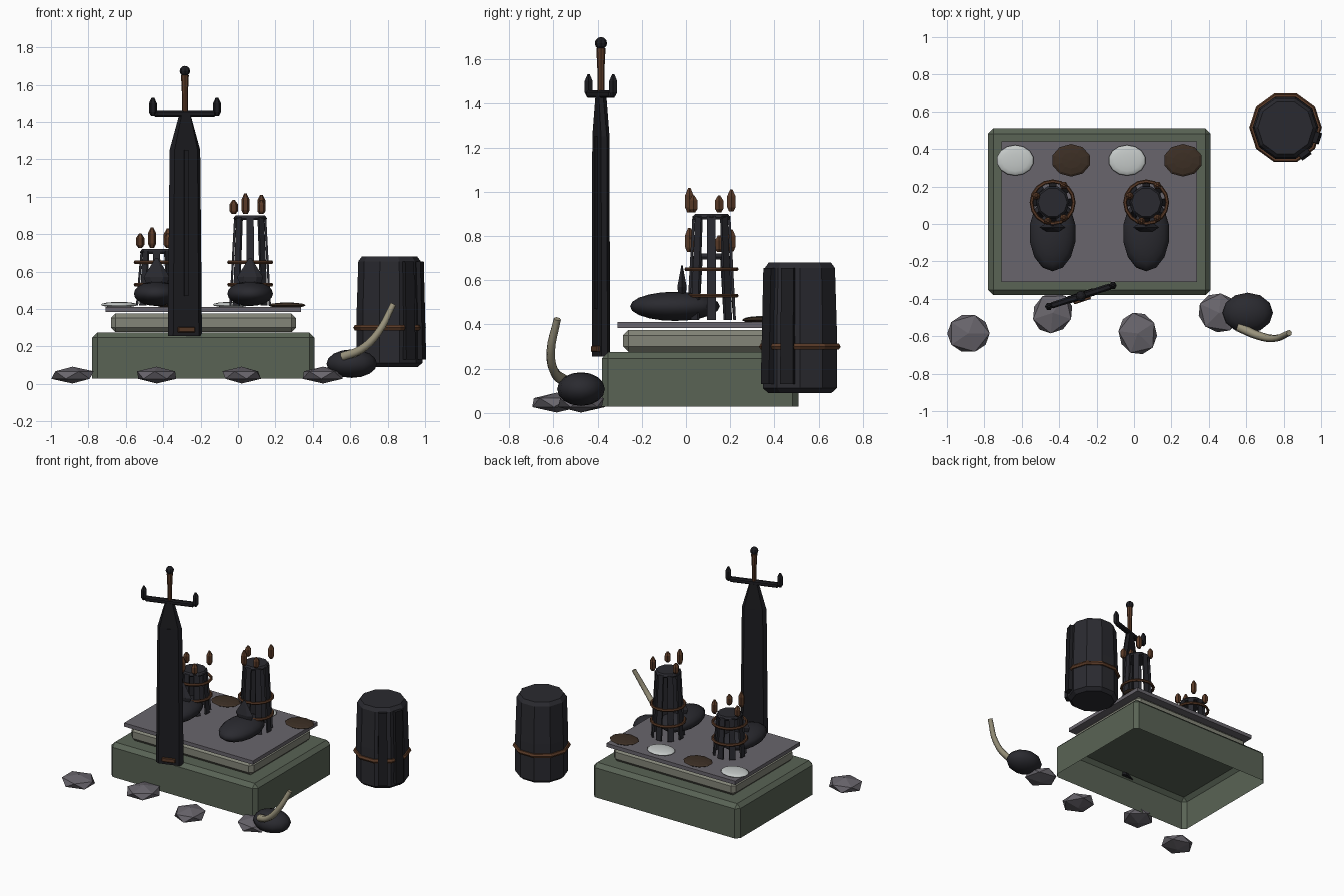
import bpy, bmesh, math
from mathutils import Matrix, Vector

if "Cube" in bpy.data.objects:
    bpy.data.objects.remove(bpy.data.objects["Cube"])


def material(name, r, g, b):
    m = bpy.data.materials.new(name)
    m.use_nodes = True
    m.diffuse_color = (r, g, b, 1)
    m.node_tree.nodes["Principled BSDF"].inputs["Base Color"].default_value = (r, g, b, 1)
    return m


DARK = material("charcoal", .023, .023, .029)
BLACK = material("black_iron", .012, .012, .015)
COPPER = material("copper_brown", .1, .042, .02)
BROWN = material("dark_brown", .045, .028, .018)
WHITE = material("pale_grey", .56, .59, .58)
GREEN = material("moss_stone", .1, .125, .09)
LIGHT = material("light_stone", .23, .235, .19)
GREY = material("slate", .14, .13, .15)
HORN = material("horn", .32, .29, .2)


def finish(name, bm, mat, smooth=False):
    bmesh.ops.recalc_face_normals(bm, faces=bm.faces)
    me = bpy.data.meshes.new(name)
    bm.to_mesh(me)
    bm.free()
    me.materials.append(mat)
    ob = bpy.data.objects.new(name, me)
    bpy.context.collection.objects.link(ob)
    if smooth:
        me.shade_smooth()
    return ob


def box(name, loc, size, mat, bevel=0, turn=0, open_bottom=False):
    bm = bmesh.new()
    bmesh.ops.create_cube(bm, size=1, matrix=Matrix.Diagonal((*size, 1)))
    if open_bottom:
        low = [f for f in bm.faces if f.calc_center_median().z < -size[2] * .49]
        bmesh.ops.delete(bm, geom=low, context="FACES_ONLY")
    if bevel:
        edges = [e for e in bm.edges if len(e.link_faces) == 2]
        bmesh.ops.bevel(bm, geom=edges, offset=bevel, segments=1, affect="EDGES")
    bm.transform(Matrix.Translation(loc) @ Matrix.Rotation(turn, 4, "Z"))
    return finish(name, bm, mat)


def ball(name, loc, radii, mat, u=12, v=8, smooth=False):
    bm = bmesh.new()
    bmesh.ops.create_uvsphere(bm, u_segments=u, v_segments=v, radius=1)
    bm.transform(Matrix.Translation(loc) @ Matrix.Diagonal((*radii, 1)))
    return finish(name, bm, mat, smooth)


def lathe(name, loc, profile, mat, sides=10, turn=0):
    """Closed turned shape from (radius, height) rows."""
    bm = bmesh.new()
    rows = []
    for r, z in profile:
        ang = [turn + i * math.tau / sides for i in range(sides)]
        rows.append([bm.verts.new((r * math.cos(a), r * math.sin(a), z)) for a in ang])
    for a, b in zip(rows, rows[1:]):
        for i in range(sides):
            j = (i + 1) % sides
            bm.faces.new((a[i], a[j], b[j], b[i]))
    bm.faces.new(rows[0])
    bm.faces.new(rows[-1])
    bm.transform(Matrix.Translation(loc))
    return finish(name, bm, mat)


def ring(name, loc, radius, tube, mat, sides):
    bpy.ops.mesh.primitive_torus_add(location=loc, major_radius=radius, minor_radius=tube,
                                     major_segments=sides, minor_segments=6)
    ob = bpy.context.object
    ob.name = name
    ob.data.materials.append(mat)
    return ob


def slat(name, loc, angle, r0, r1, z0, z1, w0, w1, thick, mat):
    """Leaning strip standing around a centre."""
    bm = bmesh.new()
    bmesh.ops.create_cube(bm, size=1)
    for v in bm.verts:
        top = v.co.z > 0
        v.co = Vector(((r1 if top else r0) + v.co.x * thick,
                       v.co.y * (w1 if top else w0), z1 if top else z0))
    bm.transform(Matrix.Translation(loc) @ Matrix.Rotation(angle, 4, "Z"))
    return finish(name, bm, mat)


def bead(name, loc, radius, height, mat):
    h = height / 2
    return lathe(name, loc, [(radius * .5, -h), (radius, -h * .6), (radius, h * .4),
                             (radius * .3, h)], mat, 6)


# Stepped plinth
cx, cy = -.185, .065
box("plinth_base", (cx, cy, .152), (1.19, .89, .245), GREEN, .028, open_bottom=True)
box("plinth_step", (cx, cy, .326), (.99, .7, .1), LIGHT, .025)
box("plinth_slab", (cx, cy, .397), (1.045, .75, .027), GREY)

# Offering discs
for i in range(4):
    x = -.635 + i * .299
    if i % 2:
        ball("brown_disc", (x, .34, .42), (.105, .087, .015), BROWN, 10, 6)
    else:
        ball("pale_disc", (x, .34, .423), (.1, .082, .015), WHITE, 14, 8, True)

# Pair of armoured boots with open cage shafts
for side, bx, top in (("right", -.435, .72), ("left", .065, .9)):
    by = .115
    ball(side + "_foot", (bx, -.05, .482), (.125, .203, .066), DARK, 14, 10, True)
    # ankle plate: pointed kite with side wings
    kite = lathe(side + "_ankle_plate", (bx, -.018, 0),
                 [(.04, .5), (.07, .57), (.045, .61), (.008, .67)], DARK, 6)
    for v in kite.data.vertices:
        v.co.y = -.018 + (v.co.y + .018) * .35
    for k in range(8):
        slat(side + "_shaft_slat", (bx, by, 0), k * math.tau / 8,
             .105, .08, .42, top - .01, .042, .038, .012, DARK)
    lathe(side + "_shaft_cap", (bx, by, 0),
          [(.085, top - .025), (.09, top - .015), (.078, top)], DARK, 10)
    for z in (.53, .65):
        ring(side + "_shaft_band", (bx, by, z), .113, .01, COPPER, 16)
    for dx, dy, z, h in ((-.088, .035, .045, .075), (-.025, -.1, .062, .11),
                         (.06, .09, .06, .1), (.06, -.082, .045, .075)):
        bead(side + "_shaft_bead", (bx + dx, by + dy, top + z), .022, h, COPPER)

# Great sword standing at the front edge
turn = math.radians(18)
sx, sy = -.284, -.385
place = Matrix.Translation((sx, sy, 0)) @ Matrix.Rotation(turn, 4, "Z")
bm = bmesh.new()
rows = []
for z, w, t in ((.255, .096, .02), (1.25, .086, .02), (1.435, .033, .018)):
    loop = [(-w, 0), (-w * .75, -t), (w * .75, -t), (w, 0), (w * .75, t), (-w * .75, t)]
    rows.append([bm.verts.new((x, y, z)) for x, y in loop])
for a, b in zip(rows, rows[1:]):
    for i in range(6):
        bm.faces.new((a[i], a[i - 1], b[i - 1], b[i]))
bm.faces.new(rows[0])
bm.faces.new(rows[-1])
bm.transform(place)
finish("sword_blade", bm, BLACK)


def at(x, y, z):
    return place @ Vector((x, y, z))


box("sword_fuller", at(0, -.022, .86), (.024, .012, .78), BLACK, turn=turn)
box("sword_tip_plate", at(0, -.024, .29), (.095, .016, .03), COPPER, .004, turn)
box("sword_guard", at(0, 0, 1.443), (.34, .034, .034), BLACK, .008, turn)
for s in (-1, 1):
    bead("guard_finial", at(s * .18, 0, 1.482), .021, .1, BLACK)
lathe("sword_grip", (sx, sy, 0), [(.016, 1.455), (.016, 1.55), (.021, 1.65)], COPPER, 8)
ball("sword_pommel", (sx, sy, 1.673), (.028, .028, .028), BLACK, 8, 6)

# Banded barrel
bc = (.81, .515, 0)
lathe("barrel_body", bc, [(.15, .09), (.176, .112), (.176, .38), (.167, .655), (.148, .68)],
      DARK, 10)
ring("barrel_band", (.81, .515, .3), .178, .016, COPPER, 10)
for a in (-54, -18):
    slat("barrel_stave", bc, math.radians(a), .181, .168, .13, .655, .062, .058, .03, BLACK)

# Rocks along the front
for i, (x, y) in enumerate(((-.885, -.585), (-.435, -.475), (.02, -.585), (.455, -.475))):
    bm = bmesh.new()
    bmesh.ops.create_icosphere(bm, subdivisions=1, radius=1)
    bm.transform(Matrix.Translation((x, y, .047)) @ Matrix.Rotation(i * .9, 4, "Z")
                 @ Matrix.Diagonal((.127, .115, .045, 1)))
    finish("rock", bm, GREY)

# Dark round helm with a curved horn
ball("helm", (.608, -.475, .108), (.135, .108, .076), DARK, 12, 8, True)
curve = bpy.data.curves.new("helm_horn", "CURVE")
curve.dimensions = "3D"
curve.bevel_depth = .026
curve.bevel_resolution = 1
curve.resolution_u = 4
curve.use_fill_caps = True
path = ((.56, -.55, .145), (.66, -.595, .185), (.75, -.612, .275), (.83, -.582, .425))
sp = curve.splines.new("BEZIER")
sp.bezier_points.add(len(path) - 1)
for k, (p, co) in enumerate(zip(sp.bezier_points, path)):
    p.co = co
    p.radius = 1 - k * .12
    p.handle_left_type = p.handle_right_type = "AUTO"
curve.materials.append(HORN)
bpy.context.collection.objects.link(bpy.data.objects.new("helm_horn", curve))
